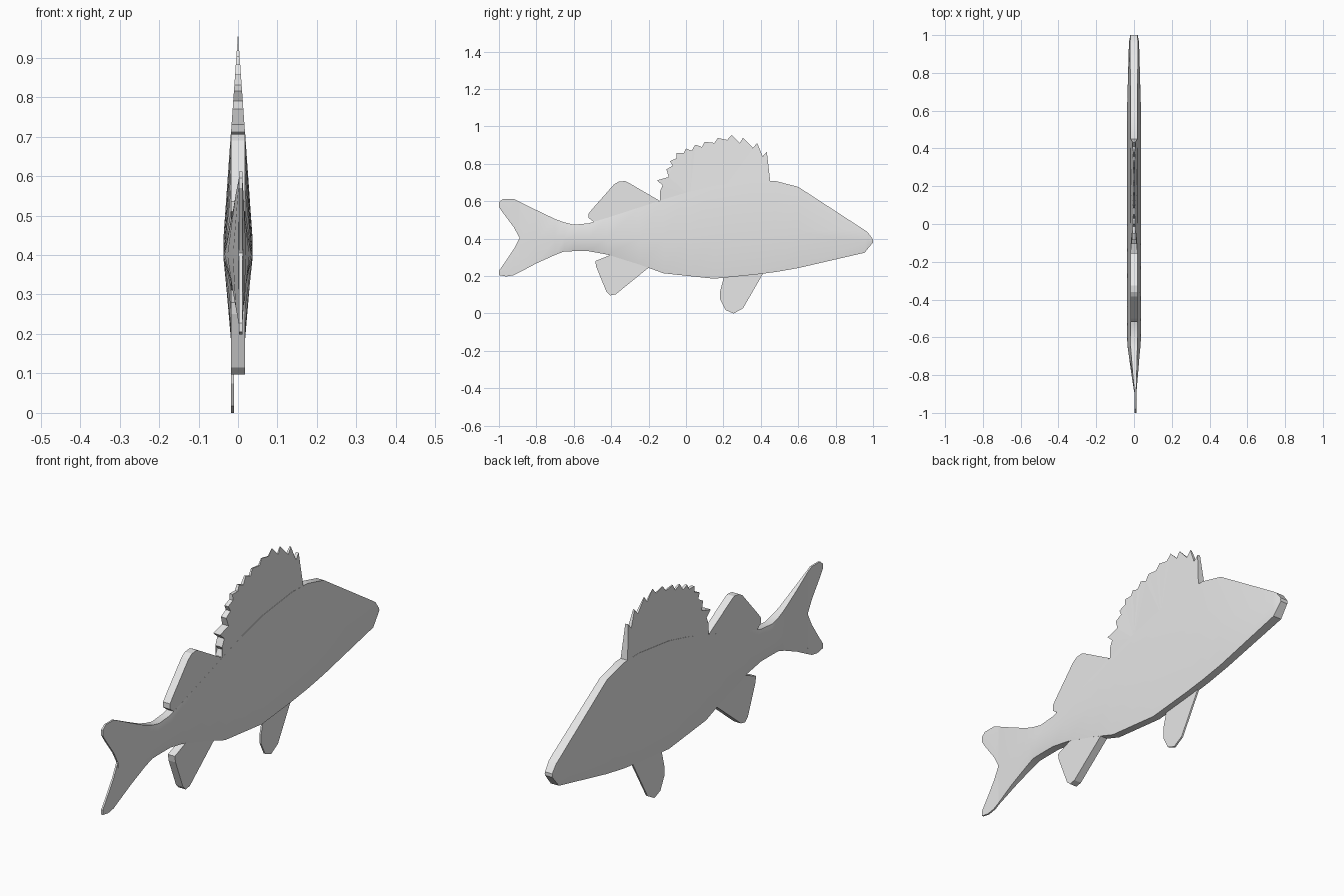
import bpy, bmesh

grey = bpy.data.materials.new("light_grey")
grey.diffuse_color = (0.8, 0.8, 0.8, 1)


def finish(name, bm, smooth=True):
    bmesh.ops.recalc_face_normals(bm, faces=bm.faces)
    me = bpy.data.meshes.new(name)
    bm.to_mesh(me)
    bm.free()
    ob = bpy.data.objects.new(name, me)
    bpy.context.collection.objects.link(ob)
    me.materials.append(grey)
    if smooth:
        bpy.context.view_layer.objects.active = ob
        ob.select_set(True)
        bpy.ops.object.shade_smooth_by_angle(angle=0.5)
        ob.select_set(False)
    return ob


def loft(name, stations):
    """Six-sided sections along y: (y, bottom, top, rim half width, middle half width, centre x)."""
    bm = bmesh.new()
    rings = []
    for y, b, t, rim, mid, cx in stations:
        m = b + (t - b) * 0.45
        pts = [(-rim, b), (rim, b), (mid, m), (rim, t), (-rim, t), (-mid, m)]
        rings.append([bm.verts.new((cx + x, y, z)) for x, z in pts])
    for r, s in zip(rings, rings[1:]):
        for i in range(6):
            j = (i + 1) % 6
            bm.faces.new((r[i], r[j], s[j], s[i]))
    bm.faces.new(rings[0])
    bm.faces.new(rings[-1])
    return finish(name, bm)


def fin(name, outline, half, cx=0.0):
    """Slab fin from a (y, z) outline; half(z) is its half thickness."""
    bm = bmesh.new()
    left = [bm.verts.new((cx - half(z), y, z)) for y, z in outline]
    right = [bm.verts.new((cx + half(z), y, z)) for y, z in outline]
    n = len(outline)
    for i in range(n):
        j = (i + 1) % n
        bm.faces.new((left[i], left[j], right[j], right[i]))
    caps = [bm.faces.new(left), bm.faces.new(right[::-1])]
    bmesh.ops.triangulate(bm, faces=caps)
    return finish(name, bm, False)


# Body, from the tail fork to the snout
R, M = 0.018, 0.037
loft("body", [
    (-0.89, 0.220, 0.598, 0.004, 0.006, 0.007),
    (-0.80, 0.268, 0.553, 0.010, 0.017, 0.004),
    (-0.70, 0.313, 0.505, 0.015, 0.028, 0.001),
    (-0.65, 0.332, 0.487, R, 0.034, 0),
    (-0.60, 0.333, 0.475, R, M, 0),
    (-0.52, 0.333, 0.482, R, M, 0),
    (-0.42, 0.315, 0.512, R, M, 0),
    (-0.25, 0.262, 0.567, R, M, 0),
    (-0.12, 0.215, 0.610, R, M, 0),
    (0.02, 0.200, 0.652, R, M, 0),
    (0.15, 0.186, 0.684, R, M, 0),
    (0.37, 0.208, 0.711, R, M, 0),
    (0.48, 0.222, 0.708, R, M, 0),
    (0.60, 0.243, 0.677, R, M, 0),
    (0.955, 0.325, 0.446, 0.021, 0.027, 0),
    (0.972, 0.346, 0.434, 0.020, 0.025, 0),
    (1.00, 0.380, 0.396, R, 0.020, 0)])

# Tail lobes either side of the fork
for name, lobe in (
        ("upper_tail_lobe", [(-0.89, 0.405, 0.598), (-0.92, 0.460, 0.612),
                             (-0.98, 0.540, 0.612), (-1.0, 0.570, 0.595)]),
        ("lower_tail_lobe", [(-0.89, 0.220, 0.405), (-0.92, 0.205, 0.345),
                             (-0.96, 0.198, 0.285), (-1.0, 0.205, 0.228)])):
    loft(name, [(y, b, t, 0.004, 0.005, 0.007) for y, b, t in lobe])

# Spiny front dorsal fin, thinning towards its ragged edge
fin("spiny_dorsal_fin", [
    (0.455, 0.68), (0.45, 0.71), (0.432, 0.865), (0.41, 0.84), (0.38, 0.912), (0.358, 0.885),
    (0.305, 0.94), (0.288, 0.912), (0.245, 0.955), (0.22, 0.928), (0.17, 0.938),
    (0.152, 0.912), (0.10, 0.918), (0.085, 0.89), (0.05, 0.903), (0.03, 0.87),
    (0.0, 0.882), (-0.012, 0.857), (-0.05, 0.857), (-0.05, 0.83), (-0.085, 0.815),
    (-0.072, 0.79), (-0.105, 0.77), (-0.092, 0.73), (-0.155, 0.712), (-0.125, 0.685),
    (-0.14, 0.65), (-0.125, 0.632), (-0.14, 0.60), (0.02, 0.63), (0.2, 0.67)],
    lambda z: 0.0005 + 0.0172 * min(1, (0.955 - z) / 0.245))

# Soft rear dorsal fin
fin("soft_dorsal_fin", [
    (-0.48, 0.48), (-0.52, 0.51), (-0.52, 0.535), (-0.50, 0.56), (-0.385, 0.69),
    (-0.36, 0.705), (-0.325, 0.708), (-0.30, 0.695), (-0.145, 0.605), (-0.18, 0.57)],
    lambda z: 0.0178)

# Anal fin
fin("anal_fin", [
    (-0.39, 0.34), (-0.41, 0.31), (-0.485, 0.28), (-0.48, 0.25), (-0.425, 0.115),
    (-0.405, 0.097), (-0.375, 0.103), (-0.20, 0.245), (-0.22, 0.28)],
    lambda z: 0.0178)

# Single thin pelvic fin on the left
fin("pelvic_fin", [
    (0.21, 0.22), (0.20, 0.185), (0.183, 0.12), (0.183, 0.075), (0.212, 0.018),
    (0.255, 0.0), (0.305, 0.028), (0.41, 0.21), (0.40, 0.24)],
    lambda z: 0.004, -0.014)
